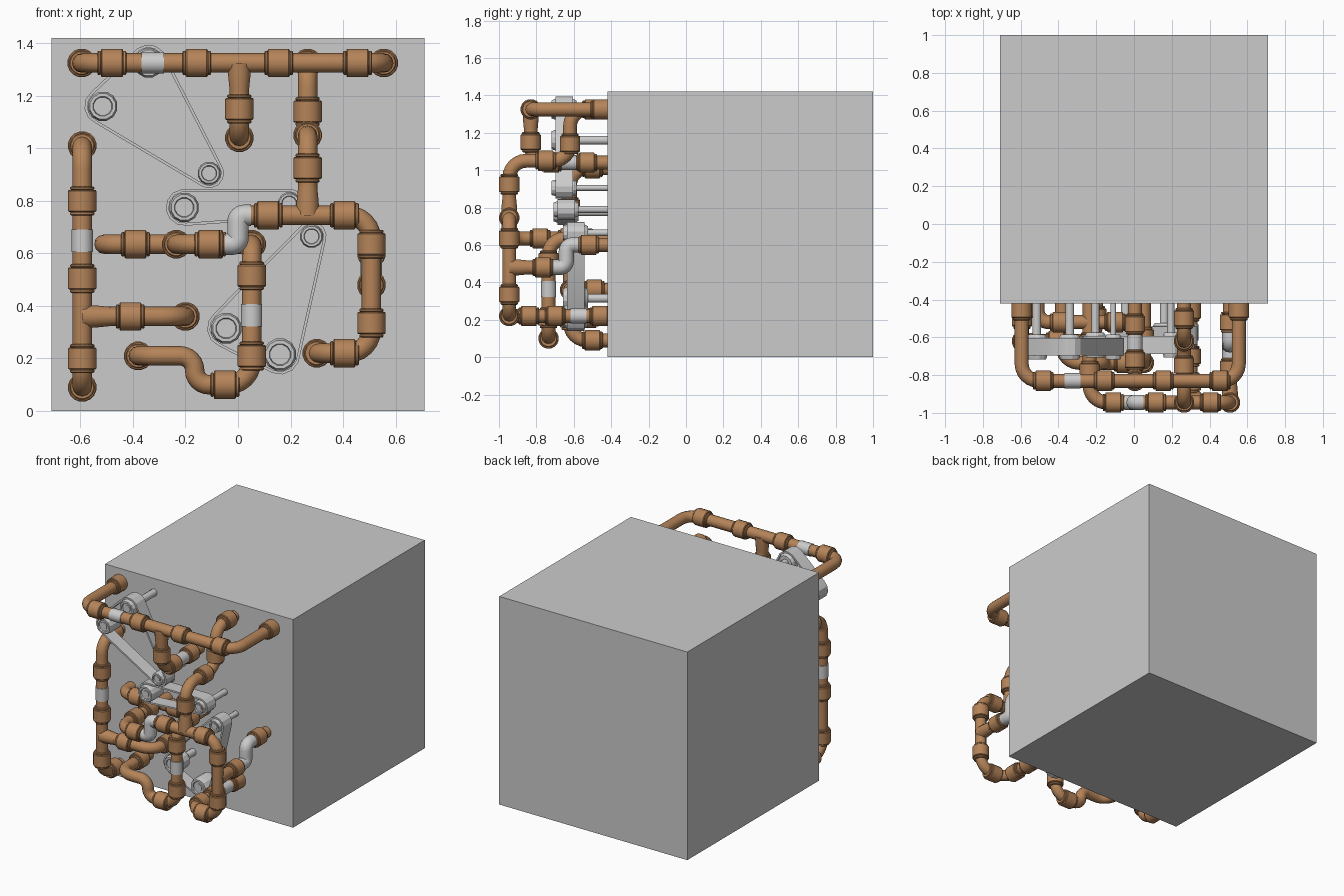
import bpy, math
from math import sin, cos, pi
from mathutils import Vector

if "Cube" in bpy.data.objects:
    bpy.data.objects.remove(bpy.data.objects["Cube"])

copper = bpy.data.materials.new("copper")
copper.diffuse_color = (0.46, 0.23, 0.10, 1)
copper.use_nodes = True
copper.node_tree.nodes["Principled BSDF"].inputs["Base Color"].default_value = copper.diffuse_color


def finish(name, mesh, mat=None, angle=40):
    mesh.materials.clear()
    if mat:
        mesh.materials.append(mat)
    for p in mesh.polygons:
        p.use_smooth = True
    mesh.set_sharp_from_angle(angle=math.radians(angle))
    ob = bpy.data.objects.new(name, mesh)
    bpy.context.collection.objects.link(ob)
    return ob


def lathe(name, profile, loc, axis, mat=None, n=16, angle=40):
    """Revolve (distance, radius) pairs around a direction, with capped ends."""
    rot = Vector((0, 0, 1)).rotation_difference(Vector(axis))
    verts, faces = [], []
    for h, r in profile:
        for i in range(n):
            a = 2 * pi * (i + 0.5) / n
            verts.append(Vector(loc) + rot @ Vector((r * cos(a), r * sin(a), h)))
    for k in range(len(profile) - 1):
        for i in range(n):
            j = (i + 1) % n
            faces.append((k * n + i, k * n + j, k * n + n + j, k * n + n + i))
    faces.append(tuple(reversed(range(n))))
    faces.append(tuple(range(len(verts) - n, len(verts))))
    me = bpy.data.meshes.new(name)
    me.from_pydata(verts, [], faces)
    return finish(name, me, mat, angle)


def pipe(name, pts, mat=copper, r=0.037, bend=0.09):
    """Round tube along straight runs joined by filleted right-angle bends."""
    pts = [Vector(p) for p in pts]
    path = [pts[0]]
    for a, p, b in zip(pts, pts[1:], pts[2:]):
        t = min(bend, (a - p).length * 0.5, (b - p).length * 0.5)
        u, v = (a - p).normalized() * t, (b - p).normalized() * t
        for k in range(7):
            q = k / 6 * pi / 2
            path.append(p + u + v - v * cos(q) - u * sin(q))
    path.append(pts[-1])
    cu = bpy.data.curves.new(name, 'CURVE')
    cu.dimensions = '3D'
    cu.bevel_depth, cu.bevel_resolution, cu.use_fill_caps = r, 4, True
    sp = cu.splines.new('POLY')
    sp.points.add(len(path) - 1)
    for s, p in zip(sp.points, path):
        s.co = (*p, 1)
    tmp = bpy.data.objects.new(name + "_path", cu)
    bpy.context.collection.objects.link(tmp)
    bpy.context.view_layer.update()
    me = bpy.data.meshes.new_from_object(
        tmp.evaluated_get(bpy.context.evaluated_depsgraph_get()))
    bpy.data.objects.remove(tmp)
    finish(name, me, mat)


AX = {'x': (1, 0, 0), 'y': (0, 1, 0), 'z': (0, 0, 1)}
HALF = [(0.055, 0.037), (0.055, 0.043), (0.051, 0.047), (0.045, 0.047),
        (0.042, 0.044), (0.042, 0.051), (0.038, 0.055)]
COUPLING = [(-h, r) for h, r in HALF] + [(h, r) for h, r in reversed(HALF)]


def coupling(x, y, z, axis):
    lathe("pipe_coupling", COUPLING, (x, y, z), AX[axis], copper)


def sleeve(x, y, z, axis):
    lathe("grey_sleeve", [(-0.043, 0.041), (0.043, 0.041)], (x, y, z), AX[axis])


def tee(loc, axis):
    lathe("tee_branch", [(0, 0.045), (0.05, 0.043), (0.11, 0.037)], loc, axis, copper)


# wall block
W = 0.71
me = bpy.data.meshes.new("block")
me.from_pydata([(x, y, z) for z in (0, 1.42) for x, y in
                ((-W, -0.42), (W, -0.42), (W, 1), (-W, 1))], [],
               [(3, 2, 1, 0), (4, 5, 6, 7), (0, 1, 5, 4), (1, 2, 6, 5),
                (2, 3, 7, 6), (3, 0, 4, 7)])
finish("block", me)

Y0, YA, YC, YD, YE, YF = -0.40, -0.83, -0.945, -0.62, -0.735, -0.52

# top pipe with its drop to the wall
pipe("top_pipe", [(-0.595, Y0, 1.325), (-0.595, YA, 1.325), (0.555, YA, 1.325), (0.555, Y0, 1.325)])
for x in (-0.48, -0.157, 0.155, 0.455):
    coupling(x, YA, 1.325, 'x')
for x in (-0.595, 0.555):
    coupling(x, -0.455, 1.325, 'y')
sleeve(-0.325, YA, 1.325, 'x')
pipe("drop_pipe", [(0.005, YA, 1.325), (0.005, YA, 1.04), (0.005, Y0, 1.04)])
tee((0.005, YA, 1.325), (0, 0, -1))
coupling(0.005, YA, 1.15, 'z')
coupling(0.005, -0.72, 1.04, 'y')
coupling(0.005, -0.53, 1.04, 'y')
sleeve(0.005, -0.63, 1.04, 'y')

# stepped feeder pipe
fx = 0.265
pipe("feeder_pipe", [(fx, Y0, 1.325), (fx, YD, 1.325), (fx, YD, 1.05), (fx, YC, 1.05), (fx, YC, 0.745)])
coupling(fx, -0.50, 1.325, 'y')
coupling(fx, YD, 1.14, 'z')
coupling(fx, -0.75, 1.05, 'y')
coupling(fx, YC, 0.925, 'z')
tee((fx, YC, 0.745), (0, 0, 1))

# outer loop fed by the feeder pipe
pipe("outer_loop", [(0.04, YC, 0.745), (0.508, YC, 0.745), (0.508, YC, 0.22), (0.30, YC, 0.22), (0.30, Y0, 0.22)])
for x, z in ((0.115, 0.745), (0.405, 0.745), (0.405, 0.22)):
    coupling(x, YC, z, 'x')
for z in (0.635, 0.335):
    coupling(0.508, YC, z, 'z')
for y in (-0.84, -0.70, -0.46):
    coupling(0.30, y, 0.22, 'y')
sleeve(0.30, -0.575, 0.22, 'y')
pipe("grey_s_bend_front", [(0.05, YC, 0.745), (0, YC, 0.745), (0, YC, 0.635), (-0.05, YC, 0.635)], None, 0.041, 0.05)
pipe("outer_loop_return", [(-0.04, YC, 0.635), (-0.235, YC, 0.635), (-0.235, Y0, 0.635)])
coupling(-0.11, YC, 0.635, 'x')
coupling(-0.235, -0.78, 0.635, 'y')
coupling(-0.235, -0.63, 0.635, 'y')
# side branch with grey s bend
pipe("side_branch", [(0.508, YC, 0.48), (0.508, -0.69, 0.48)])
tee((0.508, YC, 0.48), (0, 1, 0))
coupling(0.508, -0.765, 0.48, 'y')
pipe("grey_s_bend_side", [(0.508, -0.71, 0.48), (0.508, -0.64, 0.48), (0.508, -0.64, 0.60), (0.508, -0.57, 0.60)], None, 0.041, 0.06)
pipe("side_branch_end", [(0.508, -0.58, 0.60), (0.508, Y0, 0.60)])
coupling(0.508, -0.52, 0.60, 'y')

# left riser with branch
lx = -0.593
pipe("left_riser", [(lx, Y0, 1.01), (lx, YD, 1.01), (lx, YD, 0.09), (lx, Y0, 0.09)])
for z in (0.80, 0.505, 0.20):
    coupling(lx, YD, z, 'z')
for z in (1.01, 0.09):
    coupling(lx, -0.50, z, 'y')
sleeve(lx, YD, 0.648, 'z')
pipe("left_branch", [(lx, YD, 0.36), (-0.20, YD, 0.36), (-0.20, Y0, 0.36)])
tee((lx, YD, 0.36), (1, 0, 0))
coupling(-0.41, YD, 0.36, 'x')
coupling(-0.20, -0.49, 0.36, 'y')

# middle pipe with s bend near the floor
mx = 0.052
pipe("middle_pipe", [(mx, Y0, 0.635), (mx, YE, 0.635), (mx, YE, 0.10), (-0.165, YE, 0.10),
                     (-0.165, YE, 0.21), (-0.38, YE, 0.21), (-0.38, Y0, 0.21)])
for z in (0.515, 0.21):
    coupling(mx, YE, z, 'z')
sleeve(mx, YE, 0.365, 'z')
coupling(-0.05, YE, 0.10, 'x')
coupling(-0.38, -0.52, 0.21, 'y')
coupling(mx, -0.60, 0.635, 'y')
# inner cross pipe close to the wall
pipe("inner_cross_pipe", [(mx, YF, 0.635), (-0.51, YF, 0.635), (-0.51, Y0, 0.635)])
for x in (-0.39, -0.10):
    coupling(x, YF, 0.635, 'x')


def belt_drive(yc, wheels):
    """Belt wrapped around wheels given as (x, z, belt radius, shaft radius)."""
    n, th = 12, 0.011
    pts = []
    for x, z, r, _ in wheels:
        for i in range(n):
            c, s = cos(2 * pi * i / n + 0.13), sin(2 * pi * i / n + 0.13)
            pts.append((x + r * c, z + r * s, x + (r - th) * c, z + (r - th) * s))
    pts.sort()

    def chain(seq):
        out = []
        for p in seq:
            while len(out) > 1 and ((out[-1][0] - out[-2][0]) * (p[1] - out[-2][1])
                                    - (out[-1][1] - out[-2][1]) * (p[0] - out[-2][0])) <= 0:
                out.pop()
            out.append(p)
        return out[:-1]
    hull = chain(pts) + chain(pts[::-1])
    verts, faces, m = [], [], len(hull)
    for a, b, c, d in hull:
        verts += [(a, yc - 0.047, b), (a, yc + 0.047, b), (c, yc + 0.047, d), (c, yc - 0.047, d)]
    for i in range(m):
        j = (i + 1) % m
        for k in range(4):
            l = (k + 1) % 4
            faces.append((i * 4 + k, i * 4 + l, j * 4 + l, j * 4 + k))
    me = bpy.data.meshes.new("belt")
    me.from_pydata(verts, [], faces)
    finish("belt", me, None, 25)
    # stepped wheels on shafts
    for x, z, r, s in wheels:
        w = r - th
        lathe("pulley", [(-0.058, s), (-0.058, w * 0.6), (-0.068, w * 0.65), (-0.068, w * 0.85),
                         (-0.05, w * 0.97), (0.05, w * 0.97), (0.065, w * 0.8), (0.065, s)],
              (x, yc, z), (0, 1, 0), None, 12, 25)
        lathe("shaft", [(yc - 0.063, s), (Y0, s)], (x, 0, z), (0, 1, 0), None, 12)


belt_drive(-0.65, [(-0.515, 1.16, 0.07, 0.024), (-0.34, 1.325, 0.07, 0.024), (-0.11, 0.905, 0.057, 0.016)])
belt_drive(-0.64, [(-0.205, 0.775, 0.07, 0.022), (0.195, 0.79, 0.056, 0.02)])
belt_drive(-0.59, [(0.28, 0.665, 0.057, 0.018), (-0.045, 0.315, 0.073, 0.024), (0.16, 0.215, 0.076, 0.024)])
